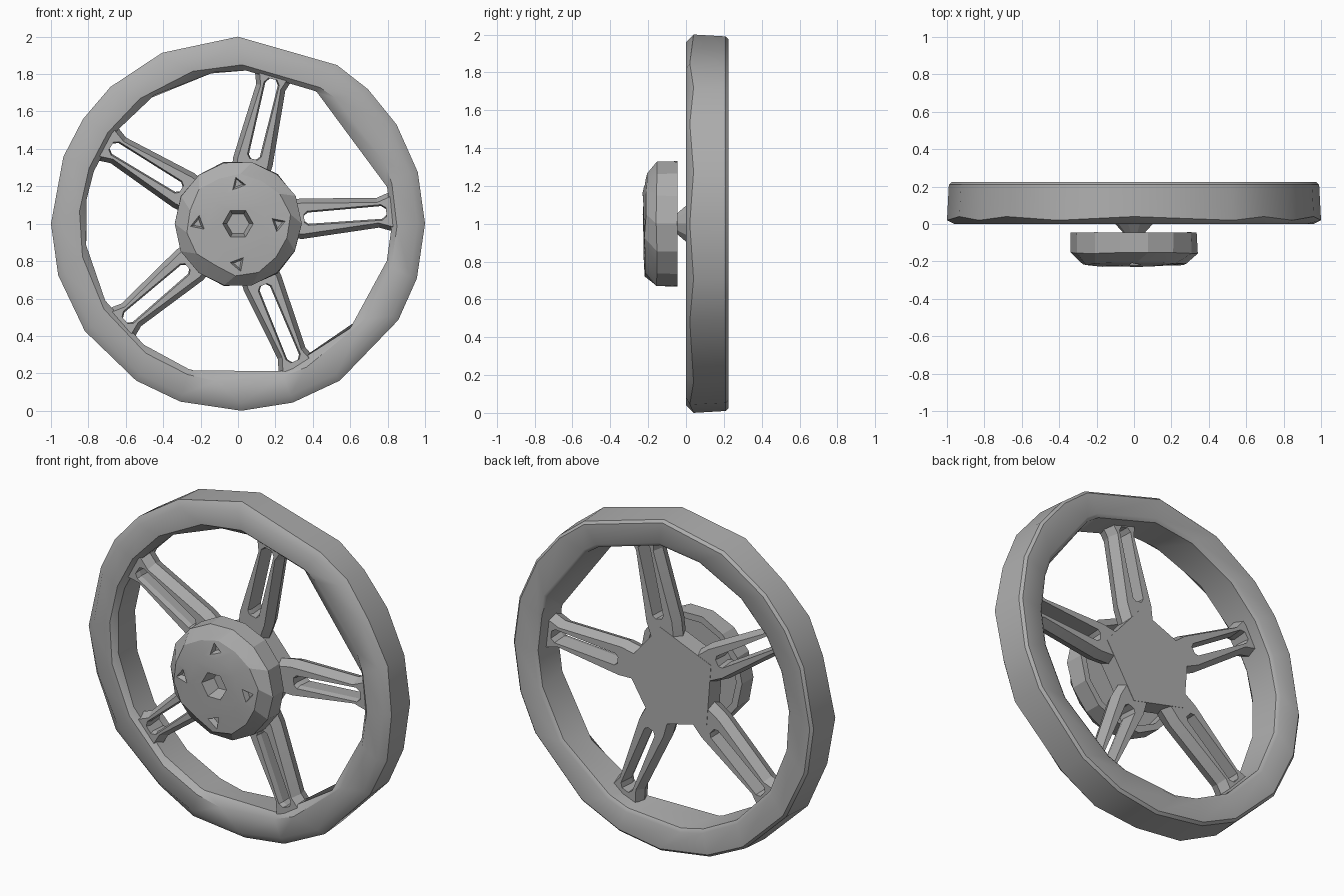
import bpy, bmesh, math, random
from mathutils import Vector

random.seed(4)
if "Cube" in bpy.data.objects:
    bpy.data.objects.remove(bpy.data.objects["Cube"])

grey = bpy.data.materials.new("plain grey")
grey.use_nodes = True
GREY = (0.42, 0.42, 0.42, 1)
grey.diffuse_color = GREY
grey.node_tree.nodes["Principled BSDF"].inputs["Base Color"].default_value = GREY


def polar(r, deg, y):
    a = math.radians(deg)
    return Vector((r * math.cos(a), y, 1 + r * math.sin(a)))


def loft(name, loops, wrap=False, caps=False):
    """Skin a list of equal point loops; wrap joins the last loop to the first."""
    bm = bmesh.new()
    rows = [[bm.verts.new(p) for p in loop] for loop in loops]
    n = len(rows[0])
    for a, b in zip(rows, rows[1:] + (rows[:1] if wrap else [])):
        for i in range(n):
            j = (i + 1) % n
            bm.faces.new((a[i], a[j], b[j], b[i]))
    if caps:
        bm.faces.new(rows[0])
        bm.faces.new(rows[-1])
    bmesh.ops.recalc_face_normals(bm, faces=bm.faces)
    mesh = bpy.data.meshes.new(name)
    bm.to_mesh(mesh)
    bm.free()
    mesh.materials.append(grey)
    ob = bpy.data.objects.new(name, mesh)
    bpy.context.collection.objects.link(ob)
    return ob


def circle(r, y, n, wobble=0.0, turn=0.0):
    return [polar(r + random.uniform(-wobble, wobble), turn + 360 * i / n,
                  y + random.uniform(-wobble, wobble) / 2) for i in range(n)]


# Rim: uneven outer and inner polygons joined into a closed band
outer = [0, 16, 32, 46, 58, 90, 114, 133, 146, 159, 180, 196, 215, 237, 252, 271, 287, 303, 329, 343]
inner = [-2, 13, 14, 59, 60, 87, 99, 123, 144, 160, 171, 188, 210, 232, 251, 253, 286, 288, 317, 346]
middle = [(a + b) / 2 for a, b in zip(outer, inner)]
rim = loft("rim", [
    [polar(0.975, a, 0.225) for a in outer],
    [polar(0.99, a, 0.21) for a in outer],
    [polar(1.0, a, 0.02 + 0.02 * (i % 2)) for i, a in enumerate(outer)],
    [polar(0.96, a, 0.0) for a in outer],
    [polar(0.85, a, 0.0) for a in middle],
    [polar(0.82, a, 0.03) for a in inner],
    [polar(0.83, a, 0.21) for a in middle],
    [polar(0.85, a, 0.225) for a in middle],
], wrap=True)

# Spokes: slotted bars with a chamfered front, flared at both ends
half_edge = [(0.10, 0.08), (0.34, 0.108), (0.75, 0.08), (0.85, 0.115)]
half_slot = [(0.355, 0.014), (0.375, 0.03), (0.77, 0.034), (0.795, 0.016)]


def spoke_loop(half, y, deg, shrink=0.0):
    pts = [(r, -(w - shrink)) for r, w in half]
    pts += [(r, w - shrink) for r, w in reversed(half)]
    a = math.radians(deg)
    c, s = math.cos(a), math.sin(a)
    return [Vector((r * c - w * s, y, 1 + r * s + w * c)) for r, w in pts]


spokes = []
for k in range(5):
    deg = 4.5 + 72 * k
    spokes.append(loft(f"spoke_{k + 1}", [
        spoke_loop(half_edge, 0.14, deg, 0.022),
        spoke_loop(half_edge, 0.08, deg),
        spoke_loop(half_edge, 0.02, deg, 0.025),
        spoke_loop(half_slot, 0.02, deg, -0.008),
        spoke_loop(half_slot, 0.05, deg),
        spoke_loop(half_slot, 0.14, deg, -0.006),
    ], wrap=True))

# Hub: five-sided core pointing along the spokes, and a stem leading to the cap
hub = loft("hub", [
    circle(0.31, 0.142, 5, turn=4.5),
    circle(0.31, 0.03, 5, turn=4.5),
    circle(0.20, 0.015, 5, turn=4.5),
], caps=True)
stem = loft("stem", [
    circle(0.11, 0.03, 10),
    circle(0.10, 0.0, 10),
    circle(0.055, -0.05, 10),
    circle(0.055, -0.12, 10),
], caps=True)

# Centre cap: faceted drum with a hollow back
cap = loft("centre_cap", [
    circle(0.08, -0.10, 14),
    circle(0.29, -0.10, 14),
    circle(0.30, -0.045, 14),
    circle(0.338, -0.045, 14, 0.003),
    circle(0.338, -0.155, 14, 0.006),
    circle(0.268, -0.213, 14, 0.018, 10),
    circle(0.17, -0.226, 14, 0.008, 10),
], caps=True)


def carve(target, name, loops):
    tool = loft(name, loops, caps=True)
    tool.hide_render = True
    tool.hide_viewport = True
    mod = target.modifiers.new(name, "BOOLEAN")
    mod.operation = "DIFFERENCE"
    mod.solver = "EXACT"
    mod.object = tool


# Centre recess and four three-sided notches in the cap face
carve(cap, "recess_cutter", [circle(0.09, -0.26, 6), circle(0.06, -0.14, 6)])
for k in range(4):
    c = polar(0.215, 90 * k, 0) - Vector((0, 0, 1))
    carve(cap, f"notch_cutter_{k + 1}", [
        [p + c for p in circle(0.06, -0.25, 3, turn=90 * k + 20)],
        [p + c for p in circle(0.025, -0.19, 3, turn=90 * k + 20)],
    ])

# Soft shading on shallow facets, sharp edges kept
for ob in [rim, hub, stem, cap] + spokes:
    bpy.ops.object.select_all(action="DESELECT")
    ob.select_set(True)
    bpy.context.view_layer.objects.active = ob
    bpy.ops.object.shade_smooth_by_angle(angle=math.radians(40 if ob == rim else 15))
